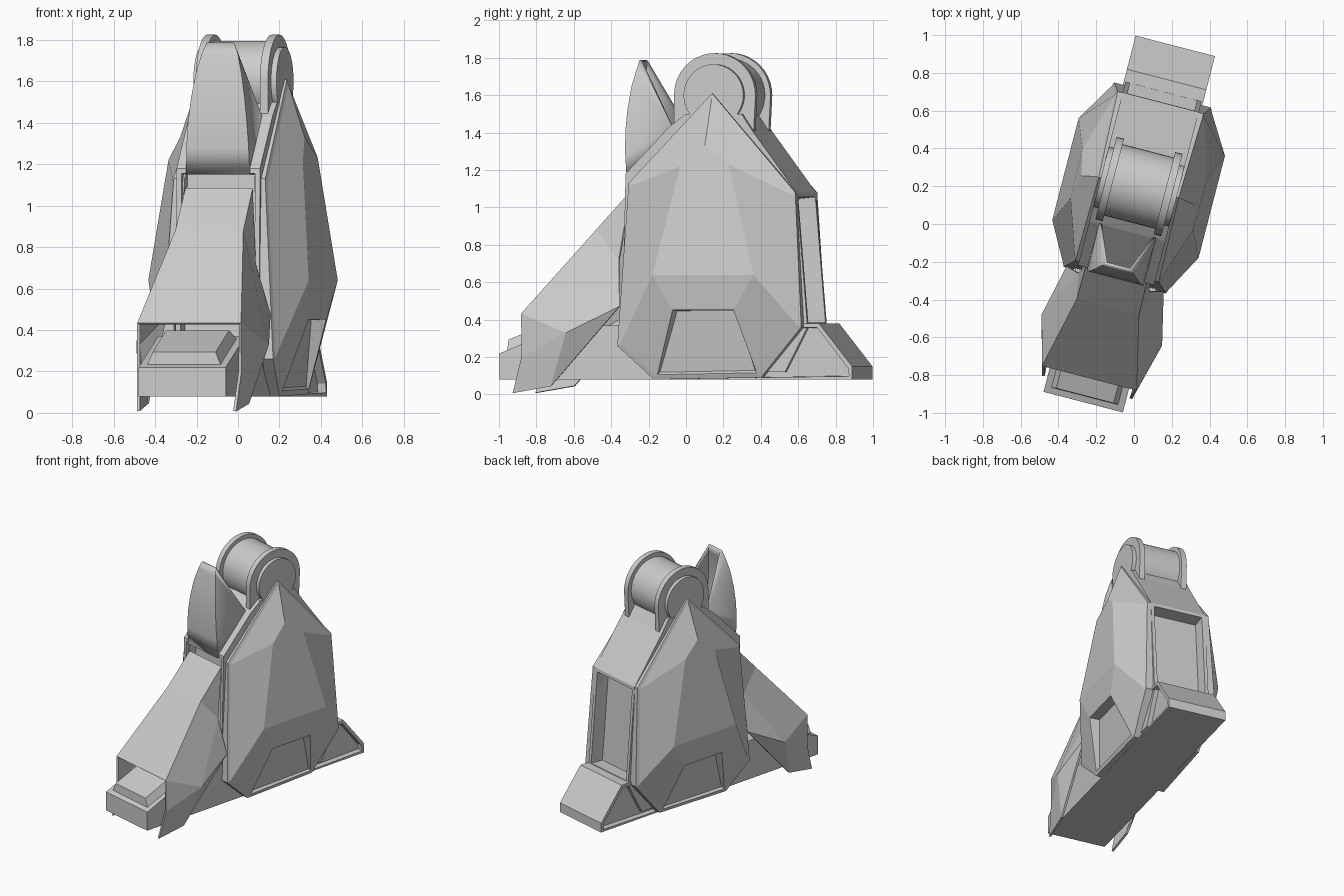
import bpy, bmesh, math
from mathutils import Matrix, Vector

if "Cube" in bpy.data.objects:
    bpy.data.objects.remove(bpy.data.objects["Cube"])

# The whole foot is turned about z; parts are modelled straight, then placed
PLACE = Matrix.Translation((-0.025, 0, 0)) @ Matrix.Rotation(math.radians(-14.5), 4, 'Z')


def finish(bm, name, thickness=0, smooth=None):
    bmesh.ops.recalc_face_normals(bm, faces=bm.faces)
    bm.transform(PLACE)
    me = bpy.data.meshes.new(name)
    bm.to_mesh(me)
    bm.free()
    ob = bpy.data.objects.new(name, me)
    bpy.context.collection.objects.link(ob)
    if thickness:
        mod = ob.modifiers.new("shell", 'SOLIDIFY')
        mod.thickness, mod.offset = thickness, 0
    if smooth:
        bpy.ops.object.select_all(action='DESELECT')
        ob.select_set(True)
        bpy.context.view_layer.objects.active = ob
        bpy.ops.object.shade_smooth_by_angle(angle=math.radians(smooth))
    return ob


def mesh(verts, faces):
    bm = bmesh.new()
    vs = [bm.verts.new(v) for v in verts]
    for f in faces:
        bm.faces.new([vs[i] for i in f])
    bmesh.ops.recalc_face_normals(bm, faces=bm.faces)
    return bm


def prism(profile, x0, x1):
    """Extrude a (y, z) profile along x."""
    n = len(profile)
    verts = [(x, y, z) for x in (x0, x1) for y, z in profile]
    faces = [range(n), range(n, 2 * n)]
    faces += [(i, (i + 1) % n, n + (i + 1) % n, n + i) for i in range(n)]
    return mesh(verts, faces)


def inset(bm, direction, border, depth, taper=.003):
    """Leave a border on the face pointing along direction, then push the rest."""
    bm.normal_update()
    face = max(bm.faces, key=lambda f: f.normal.dot(Vector(direction).normalized()))
    bmesh.ops.inset_region(bm, faces=[face], thickness=border)
    bmesh.ops.inset_region(bm, faces=[face], thickness=taper, depth=depth)


def disc(name, x0, x1, r):
    pts = [(0.205 + r * math.cos(a * math.tau / 40), 1.6 + r * math.sin(a * math.tau / 40))
           for a in range(40)]
    finish(prism(pts, x0, x1), name, smooth=30)


# Toe block with a raised tapered pad on its sloping top
bm = prism([(-.974, .08), (-.974, .22), (-.6, .37), (.65, .37), (.40, .08)], -.217, .217)
inset(bm, (0, -.37, .93), .05, .055, .035)
finish(bm, "toe_block")

# Heel block with recessed sides
bm = prism([(.40, .08), (.66, .38), (.79, .38), (.974, .15), (.974, .08)], -.217, .217)
for s in (-1, 1):
    inset(bm, (s, 0, 0), .025, -.04)
finish(bm, "heel_block")

# Central body with recessed back and front
bm = prism([(-.28, 1.18), (-.04, 1.43), (.05, 1.5), (.36, 1.5), (.42, 1.41),
            (.665, 1.08), (.725, .36), (.6, .12), (-.2, .12), (-.3, .3)], -.208, .208)
inset(bm, (0, 1, .09), .035, -.1)
inset(bm, (0, -1, 0), .035, -.08)
finish(bm, "body_core")

# Faceted side shields: rim edge, narrow border, facets and a recessed lower panel
rim = [(.218, .20, 1.61), (.235, .664, 1.08), (.265, .705, .36), (.25, .478, .09),
       (.26, -.11, .08), (.28, -.307, .26), (.228, -.258, 1.13)]
inner = [(.31, .184, 1.33), (.34, .323, 1.23), (.40, .476, .64), (.375, .365, .46),
         (.375, .015, .46), (.40, -.082, .64), (.335, .055, 1.22)]
back = [(x - .055, y, z) for x, y, z in rim]
border = [(x + .008, .2 + (y - .2) * .96, .72 + (z - .72) * .97) for x, y, z in rim]
faces = [(a + i, a + (i + 1) % 7, a + 7 + (i + 1) % 7, a + 7 + i)
         for a in (0, 7, 14) for i in range(7)]
faces += [range(7), (21, 22, 23, 26, 27), (23, 24, 25, 26)]
for s, side in ((1, "right"), (-1, "left")):
    bm = mesh([(s * x, y, z) for x, y, z in back + rim + border + inner], faces)
    low = min(bm.faces, key=lambda f: (f.calc_center_median() - Vector((s * .32, .19, .28))).length)
    bmesh.ops.inset_region(bm, faces=[low], thickness=.012)
    bmesh.ops.inset_region(bm, faces=[low], thickness=.012, depth=-.02)
    for v in low.verts:
        v.co.x = s * (.30 if v.co.z > .3 else .25)
    finish(bm, side + "_shield")

# Flared toe cover: sloping top with folded flaps on both sides
half = [(.165, -.26, 1.08), (.165, -.45, .875), (.253, -.84, .43), (.253, -.84, .20),
        (.24, -.893, .008), (.25, -.68, .045), (.322, -.58, .33), (.258, -.30, .47),
        (.19, -.32, .72)]
folds = [(0, 1, 8), (1, 2, 6, 8), (2, 3, 6), (3, 4, 5, 6), (5, 7, 6), (6, 7, 8)]
verts = half + [(-x, y, z) for x, y, z in half]
faces = folds + [tuple(i + 9 for i in f) for f in folds] + [(0, 1, 10, 9), (1, 2, 11, 10)]
finish(mesh(verts, faces), "toe_cover", thickness=.015)

# Tall curved fin standing on the front bar, open at the back
rows = [(.155, -.28, 1.15), (.15, -.29, 1.28), (.142, -.292, 1.40), (.128, -.284, 1.52),
        (.108, -.268, 1.64), (.085, -.247, 1.73), (.065, -.232, 1.785)]
n = len(rows)
verts = rows + [(-x, y, z) for x, y, z in rows] + [(.148, -.035, 1.43), (-.148, -.035, 1.43)]
faces = [(i, i + 1, n + i + 1, n + i) for i in range(n - 1)]
faces += [(i, i + 1, 2 * n) for i in range(n - 1)]
faces += [(n + i, n + i + 1, 2 * n + 1) for i in range(n - 1)]
finish(mesh(verts, faces), "front_fin", thickness=.015, smooth=25)

# Ankle roller: drum, two flanges on brackets, and end caps
disc("ankle_drum", -.16, .16, .195)
for s, side in ((1, "right"), (-1, "left")):
    disc(side + "_flange", s * .14, s * .18, .225)
    disc(side + "_end_cap", s * .17, s * .207, .165)
    finish(prism([(-.02, 1.6), (-.02, 1.42), (.42, 1.40), (.43, 1.6)], s * .14, s * .18),
           side + "_flange_bracket")
